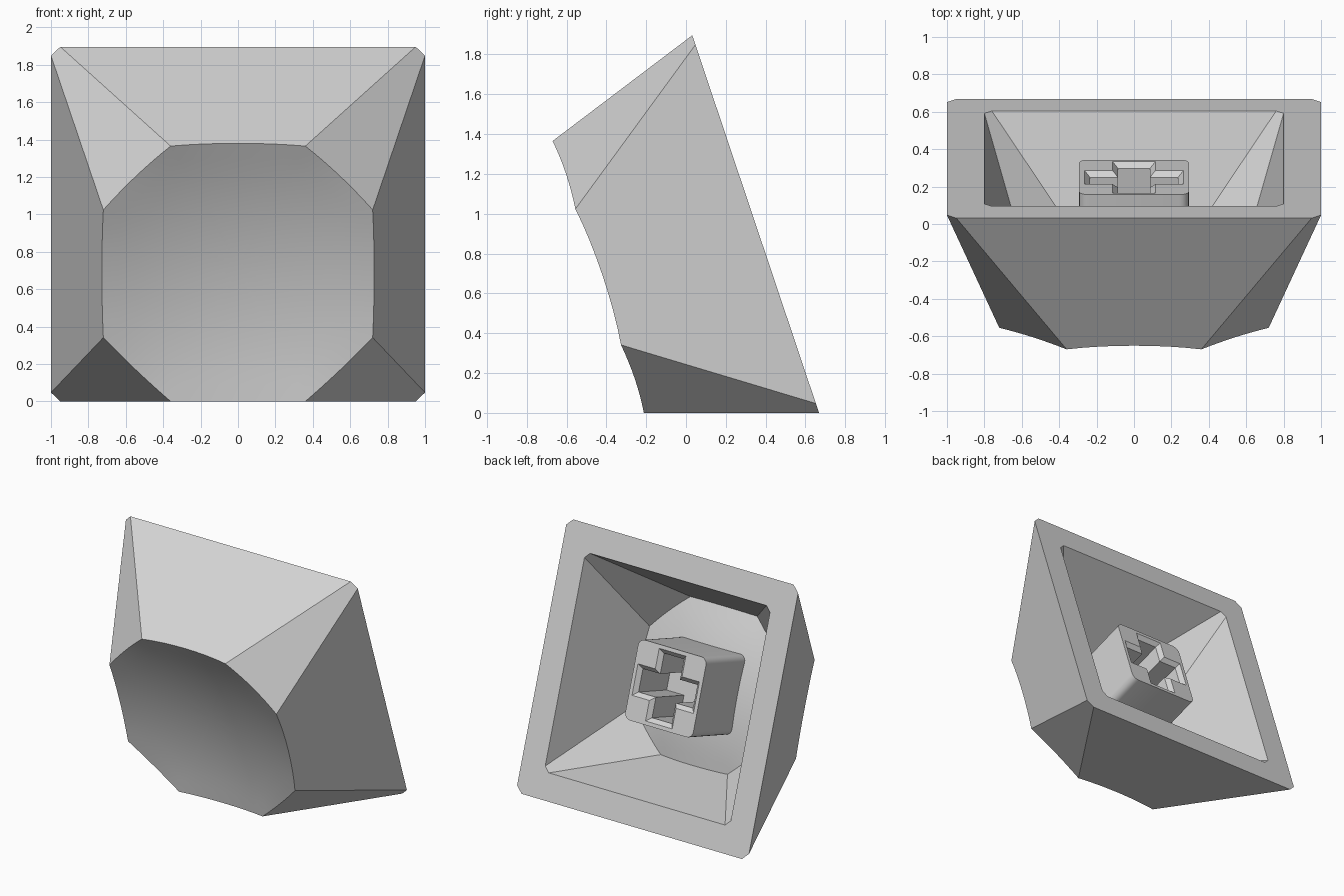
import bpy, bmesh, math
from mathutils import Matrix, Vector

if "Cube" in bpy.data.objects:
    bpy.data.objects.remove(bpy.data.objects["Cube"])

# Overall proportions, in a frame where the open base lies on n = 0
H = 0.834          # height of the cap
DISH_R = 2.8       # radius of the spherical dish
WALL = 0.8         # inner shell size relative to the outer shell
TILT = math.atan2(0.28, H)   # the cap rests on one sloped wall

plastic = bpy.data.materials.new("grey_plastic")
plastic.diffuse_color = (0.66, 0.66, 0.66, 1)
plastic.use_nodes = True
plastic.node_tree.nodes["Principled BSDF"].inputs["Base Color"].default_value = plastic.diffuse_color


def octagon(a, b, n):
    """Octagon with flats at distance a and corners at half-length b."""
    pts = [(a, -b), (a, b), (b, a), (-b, a), (-a, b), (-a, -b), (-b, -a), (b, -a)]
    return [Vector((x, y, n)) for x, y in pts]


def bridge(bm, r1, r2):
    for i in range(len(r1)):
        j = (i + 1) % len(r1)
        bm.faces.new((r1[i], r1[j], r2[j], r2[i]))


def finish(bm, name):
    bmesh.ops.recalc_face_normals(bm, faces=bm.faces[:])
    me = bpy.data.meshes.new(name)
    bm.to_mesh(me)
    bm.free()
    me.materials.append(plastic)
    ob = bpy.data.objects.new(name, me)
    bpy.context.collection.objects.link(ob)
    # lay the cap on its side
    me.transform(Matrix.Translation((0, 0.668 - math.sin(TILT), math.cos(TILT)))
                 @ Matrix.Rotation(math.pi / 2 + TILT, 4, 'X'))
    bpy.ops.object.select_all(action='DESELECT')
    ob.select_set(True)
    bpy.context.view_layer.objects.active = ob
    bpy.ops.object.shade_smooth_by_angle(angle=math.radians(30))
    return ob


def shell(bm, scale, steps=8, rings=8):
    """Sloped walls closed by a dished face; returns the open base loop."""
    base, top = octagon(1, 0.95, 0), octagon(0.72, 0.36, H)
    r0 = top[0].xy.length_squared
    edge = []
    for i in range(8):
        j = (i + 1) % 8
        for k in range(steps):
            p, q = top[i].lerp(top[j], k / steps), base[i].lerp(base[j], k / steps)
            sag = (r0 - p.xy.length_squared) / (2 * DISH_R)
            edge.append(p.lerp(q, sag / H))   # slide down the wall plane
    bv = [bm.verts.new(p * scale) for p in base]
    loop = [bm.verts.new(p * scale) for p in edge]
    count = len(loop)
    # walls
    for i in range(8):
        arc = [loop[(i * steps + k) % count] for k in range(steps + 1)]
        bm.faces.new([bv[(i + 1) % 8], bv[i]] + arc)
    # dish
    for r in range(rings - 1, 0, -1):
        f = r / rings
        ring = []
        for p in edge:
            x, y = p.x * f, p.y * f
            n = H - (r0 - x * x - y * y) / (2 * DISH_R)
            ring.append(bm.verts.new(Vector((x, y, n)) * scale))
        bridge(bm, loop, ring)
        loop = ring
    mid = bm.verts.new((0, 0, (H - r0 / (2 * DISH_R)) * scale))
    for i in range(count):
        bm.faces.new((loop[i], loop[(i + 1) % count], mid))
    return bv


# Hollow cap: outer and inner shells joined by a flat rim
bm = bmesh.new()
bridge(bm, shell(bm, 1), shell(bm, WALL))
finish(bm, "key_cap")


# Stem: rounded square post with a chamfered cross socket
def rounded_square(half, rad, n, seg=5):
    c = half - rad
    out = []
    for q, (sx, sy) in enumerate(((1, 1), (-1, 1), (-1, -1), (1, -1))):
        for k in range(seg + 1):
            a = math.pi / 2 * (q + k / seg)
            out.append((sx * c + rad * math.cos(a), sy * c + rad * math.sin(a), n))
    return out


def cross(d, n, a=0.235, w=0.085):
    a, w = a + d, w + d
    quarter = [(a, -w), (a, w), (w, w)]
    out = []
    for _ in range(4):
        out += [(x, y, n) for x, y in quarter]
        quarter = [(-y, x) for x, y in quarter]
    return out


def add_loop(bm, pts):
    return [bm.verts.new(p) for p in pts]


TIP = 0.105
bm = bmesh.new()
root = add_loop(bm, rounded_square(0.293, 0.05, 0.65))
tip = add_loop(bm, rounded_square(0.293, 0.05, TIP))
mouth = add_loop(bm, cross(0.03, TIP))
throat = add_loop(bm, cross(0, TIP + 0.03))
floor = add_loop(bm, cross(0, 0.5))
bridge(bm, root, tip)
bridge(bm, mouth, throat)
bridge(bm, throat, floor)
bm.faces.new(floor)
bm.faces.new(root)
# flat end face around the socket
rim = []
for loop in (tip, mouth):
    rim += [bm.edges.get((loop[i - 1], loop[i])) for i in range(len(loop))]
bmesh.ops.triangle_fill(bm, use_beauty=True, use_dissolve=False, edges=rim, normal=(0, 0, -1))
finish(bm, "stem")
